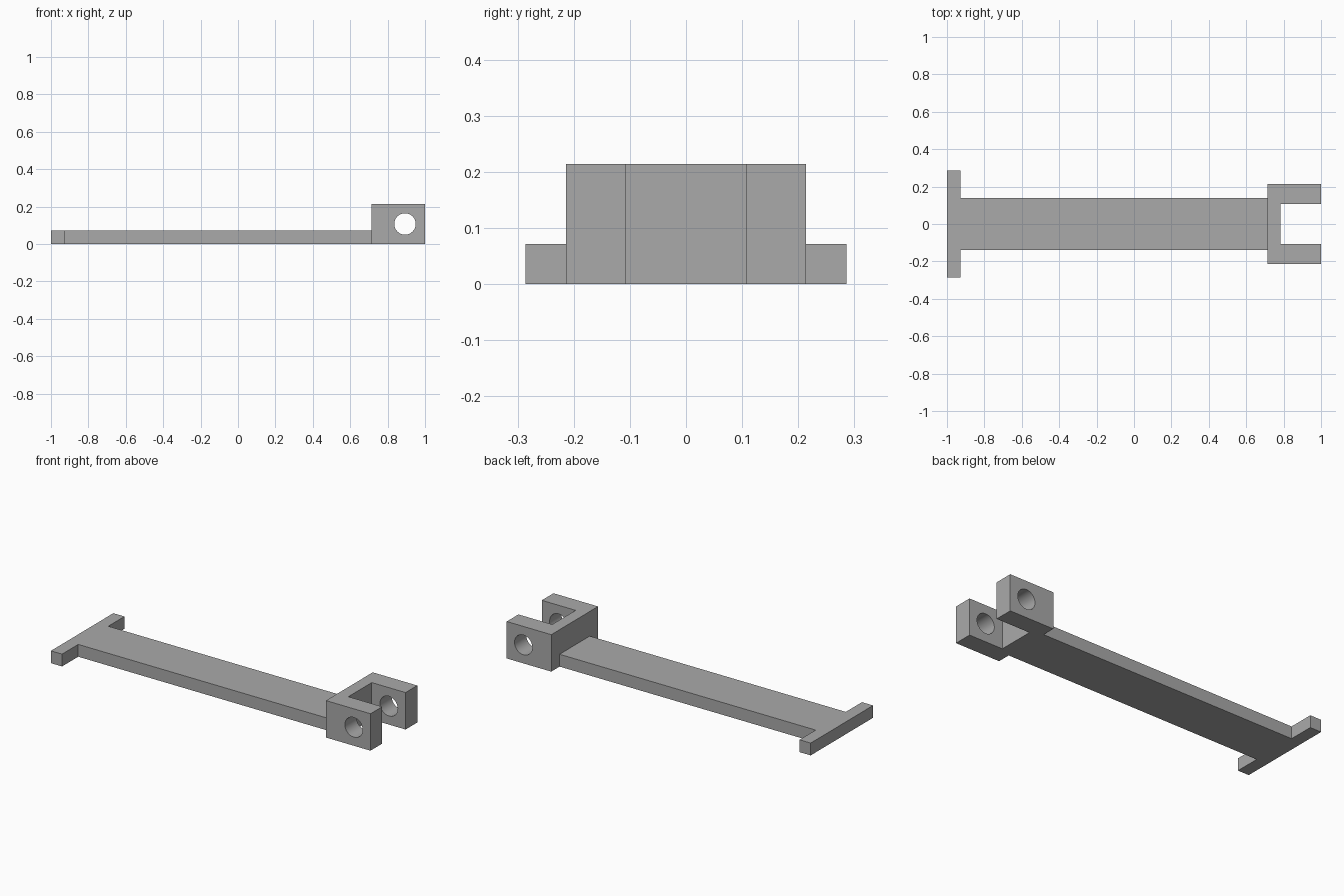
import bpy
import bmesh
import math

cube = bpy.data.objects.get("Cube")
if cube:
    bpy.data.objects.remove(cube, do_unlink=True)

U = 1 / 14            # modelling unit: the part is 28 units long
BAR_HALF = 0.138      # half width of the bar

grey = bpy.data.materials.new("plain grey")
grey.use_nodes = True
colour = (0.40, 0.40, 0.40, 1)
grey.diffuse_color = colour
grey.node_tree.nodes["Principled BSDF"].inputs["Base Color"].default_value = colour


def extrude_outline(name, half_outline, height):
    """Mirror half an outline across y = 0 and extrude it up from the ground."""
    outline = half_outline + [(x, -y) for x, y in reversed(half_outline)]
    bm = bmesh.new()
    face = bm.faces.new([bm.verts.new((x, y, 0)) for x, y in outline])
    top = bmesh.ops.extrude_face_region(bm, geom=[face])["geom"]
    bmesh.ops.translate(bm, vec=(0, 0, height),
                        verts=[v for v in top if isinstance(v, bmesh.types.BMVert)])
    bmesh.ops.recalc_face_normals(bm, faces=bm.faces)
    mesh = bpy.data.meshes.new(name)
    bm.to_mesh(mesh)
    bm.free()
    mesh.materials.append(grey)
    obj = bpy.data.objects.new(name, mesh)
    bpy.context.collection.objects.link(obj)
    return obj


# Flat bar with a crosspiece at its right end
extrude_outline("bar_with_crosspiece", [
    (-1, 4 * U), (-13 * U, 4 * U), (-13 * U, BAR_HALF), (10 * U, BAR_HALF)], U)

# U-shaped fork at the left end
slot_x = 0.783
fork = extrude_outline("fork", [
    (slot_x, 1.5 * U), (1, 1.5 * U), (1, 3 * U), (10 * U, 3 * U)], 3 * U)

# Pin hole through both fork arms
bpy.ops.mesh.primitive_cylinder_add(
    vertices=48, radius=0.8 * U, depth=1,
    location=(12.5 * U, 0, 1.5 * U), rotation=(math.pi / 2, 0, 0))
cutter = bpy.context.object
cutter.name = "pin_hole_cutter"
cutter.hide_render = True
cutter.data.materials.append(grey)

hole = fork.modifiers.new("pin_hole", 'BOOLEAN')
hole.operation = 'DIFFERENCE'
hole.solver = 'EXACT'
hole.object = cutter

bpy.ops.object.select_all(action='DESELECT')
fork.select_set(True)
bpy.context.view_layer.objects.active = fork
bpy.ops.object.modifier_apply(modifier=hole.name)
bpy.data.objects.remove(cutter, do_unlink=True)
bpy.ops.object.shade_smooth_by_angle(angle=math.radians(30))
